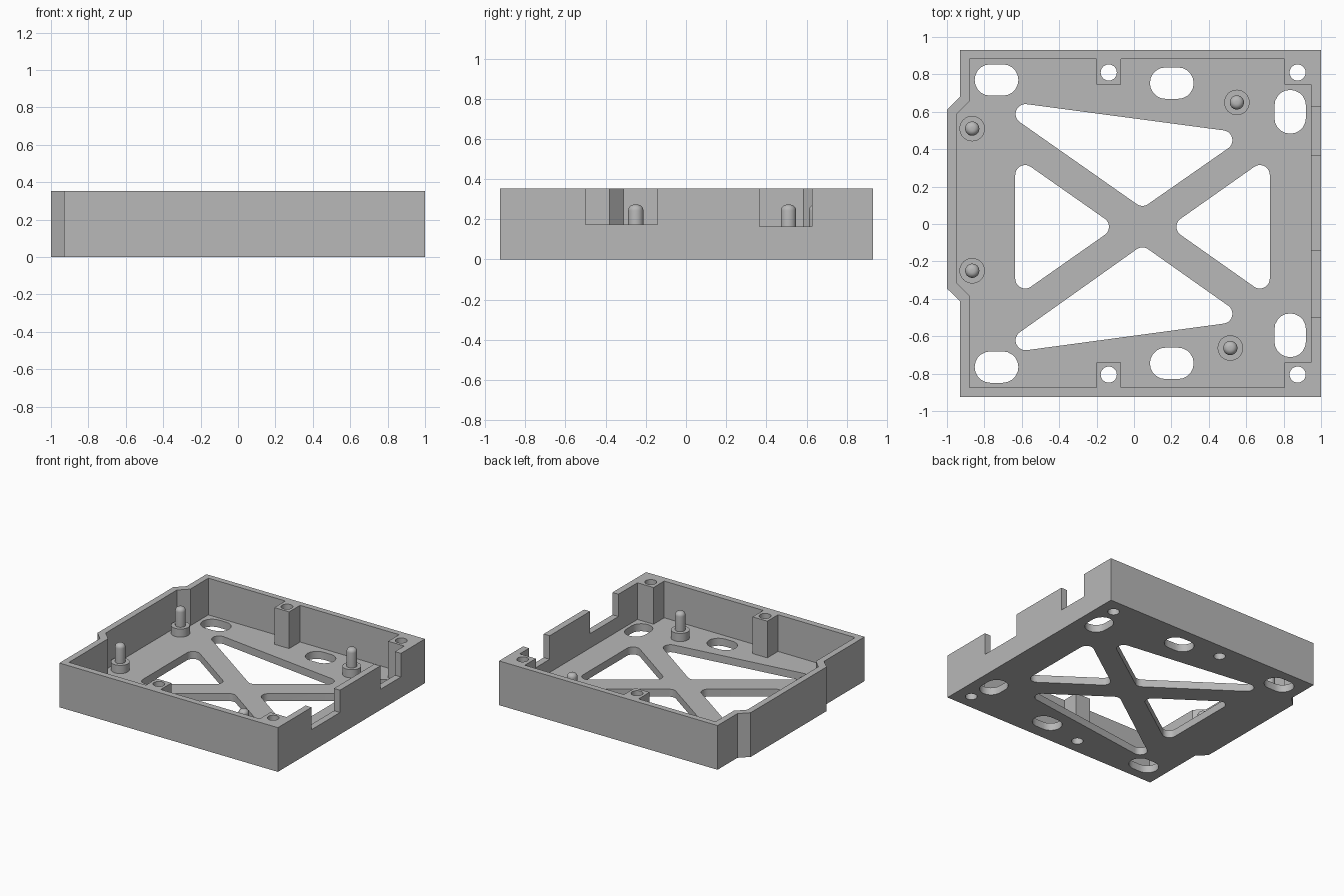
import bpy, bmesh, math
from mathutils import Vector

cube = bpy.data.objects.get("Cube")
if cube:
    bpy.data.objects.remove(cube, do_unlink=True)

HEIGHT, FLOOR = 0.353, 0.06

grey = bpy.data.materials.new("plain grey")
grey.use_nodes = True
grey.diffuse_color = (0.48, 0.48, 0.48, 1)
grey.node_tree.nodes["Principled BSDF"].inputs["Base Color"].default_value = (0.48, 0.48, 0.48, 1)


def finish(name, bm):
    bmesh.ops.recalc_face_normals(bm, faces=bm.faces)
    mesh = bpy.data.meshes.new(name)
    bm.to_mesh(mesh)
    bm.free()
    mesh.materials.append(grey)
    obj = bpy.data.objects.new(name, mesh)
    bpy.context.collection.objects.link(obj)
    return obj


def prism(name, outline, z0, z1):
    bm = bmesh.new()
    face = bm.faces.new([bm.verts.new((x, y, z0)) for x, y in outline])
    top = bmesh.ops.extrude_face_region(bm, geom=[face])["geom"]
    bmesh.ops.translate(bm, vec=(0, 0, z1 - z0),
                        verts=[v for v in top if isinstance(v, bmesh.types.BMVert)])
    return finish(name, bm)


def rounded(centres, r, steps=10):
    """Outline around circles of radius r at counter-clockwise centres."""
    pts, n = [], len(centres)
    if n == 1:
        c = centres[0]
        return [(c[0] + r * math.cos(k * math.tau / 32),
                 c[1] + r * math.sin(k * math.tau / 32)) for k in range(32)]
    for i, c in enumerate(centres):
        c, a, b = Vector(c), Vector(centres[i - 1]), Vector(centres[(i + 1) % n])
        d0, d1 = c - a, b - c
        start = math.atan2(d0.y, d0.x) - math.pi / 2
        sweep = (math.atan2(d1.y, d1.x) - math.atan2(d0.y, d0.x)) % math.tau
        for k in range(steps + 1):
            t = start + sweep * k / steps
            pts.append((c.x + r * math.cos(t), c.y + r * math.sin(t)))
    return pts


def box(x0, x1, y0, y1):
    return [(x0, y0), (x1, y0), (x1, y1), (x0, y1)]


# Tray: outer shell with a shallow bulge on the left edge
tray = prism("tray", [(-.93, -.925), (1, -.925), (1, .93), (-.93, .93),
                      (-.93, .68), (-1, .612), (-1, -.345), (-.93, -.413)][:6]
             + [(-1, -.345), (-.93, -.413)], 0, HEIGHT)

# Inner cavity, leaving two middle posts and two corner posts
cutters = [prism("cavity", [
    (-.88, -.875), (-.2, -.875), (-.2, -.74), (-.07, -.74), (-.07, -.875),
    (.805, -.875), (.805, -.74), (.947, -.74), (.947, .745), (.805, .745),
    (.805, .883), (-.07, .883), (-.07, .745), (-.2, .745), (-.2, .883),
    (-.88, .883), (-.88, .655), (-.95, .585), (-.95, -.312), (-.88, -.382)], FLOOR, 1)]

# Triangular floor openings between the diagonal braces
for tri in ([(-.58, .588), (.045, .15), (.473, .448)],
            [(-.58, -.622), (.473, -.48), (.045, -.178)],
            [(-.582, .262), (-.582, -.292), (-.187, -.015)],
            [(.673, -.292), (.673, .262), (.28, -.015)]):
    cutters.append(prism("brace_opening", rounded(tri, .053), -1, 1))

# Vent slots, lying along x or y
for x, y, dx, dy in ((-.735, .77, 1, 0), (-.735, -.765, 1, 0), (.202, .753, 1, 0),
                     (.202, -.745, 1, 0), (.835, .6, 0, 1), (.835, -.595, 0, 1)):
    h = .033
    cutters.append(prism("slot", rounded([(x - h * dx, y - h * dy), (x + h * dx, y + h * dy)],
                                         .084), -1, 1))

# Screw holes through the posts
for x in (-.135, .875):
    for y in (.81, -.805):
        cutters.append(prism("screw_hole", rounded([(x, y)], .043), -1, 1))

# Connector notches in the right-hand wall
cutters.append(prism("notch", box(.9, 1.1, -.5, -.142), .175, 1))
cutters.append(prism("notch", box(.9, 1.1, .367, .627), .165, 1))

for c in cutters:
    c.hide_render = True
    mod = tray.modifiers.new("cut", "BOOLEAN")
    mod.operation, mod.solver, mod.object = "DIFFERENCE", "EXACT", c
bpy.context.view_layer.update()
tray.data = bpy.data.meshes.new_from_object(
    tray.evaluated_get(bpy.context.evaluated_depsgraph_get()))
tray.modifiers.clear()
for c in cutters:
    bpy.data.objects.remove(c, do_unlink=True)


def lathe(name, profile, x, y):
    bm = bmesh.new()
    vs = [bm.verts.new((r, 0, z)) for r, z in profile]
    es = [bm.edges.new(p) for p in zip(vs, vs[1:])]
    bmesh.ops.spin(bm, geom=vs + es, axis=(0, 0, 1), cent=(0, 0, 0),
                   angle=math.tau, steps=32)
    bmesh.ops.remove_doubles(bm, verts=bm.verts, dist=1e-4)
    obj = finish(name, bm)
    obj.location = (x, y, 0)
    return obj


# Stand-offs: a short boss with a round-topped locating pin
pin_top, pin_r, fillet = .273, .038, .03
dome = [(pin_r - fillet + fillet * math.cos(k * math.pi / 12),
         pin_top - fillet + fillet * math.sin(k * math.pi / 12)) for k in range(7)]
standoff = [(0, FLOOR - .01), (.068, FLOOR - .01), (.068, .125), (pin_r, .125)] + dome + [(0, pin_top)]
parts = [tray]
for x, y in ((-.865, .51), (-.865, -.25), (.55, .65), (.515, -.663)):
    parts.append(lathe("standoff", standoff, x, y))

bpy.ops.object.select_all(action="DESELECT")
for p in parts:
    p.select_set(True)
bpy.context.view_layer.objects.active = tray
bpy.ops.object.shade_smooth_by_angle(angle=math.radians(35))
